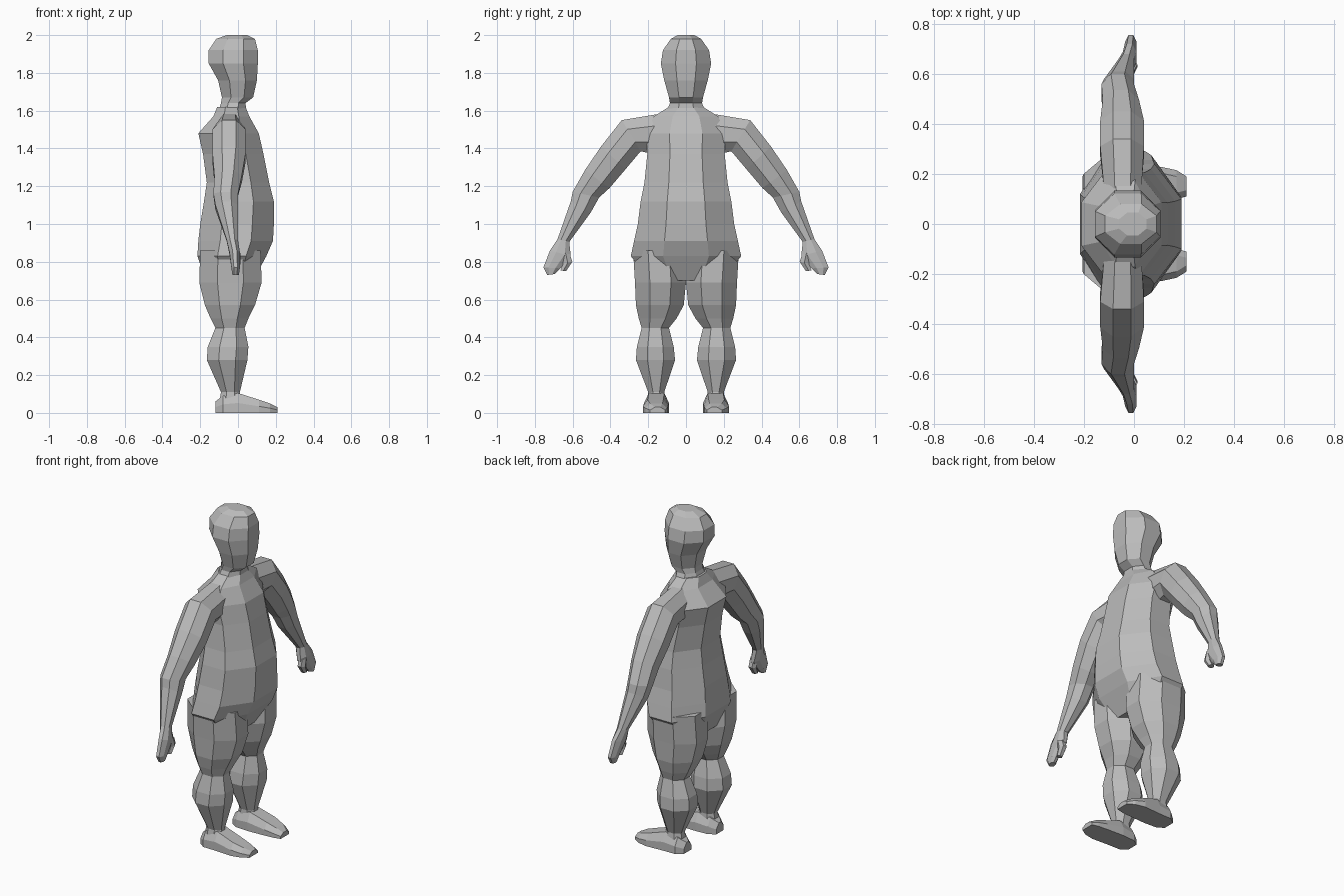
import bpy, bmesh, math
from mathutils import Vector

grey = bpy.data.materials.new("stone grey")
grey.diffuse_color = (0.5, 0.5, 0.5, 1)


def skin(name, rings, mirror=False):
    """Join equal-sized point rings into a closed flat-shaded skin."""
    bm = bmesh.new()
    loops = [[bm.verts.new(p) for p in r] for r in rings]
    n = len(loops[0])
    for a, b in zip(loops, loops[1:]):
        for i in range(n):
            j = (i + 1) % n
            bm.faces.new((a[i], a[j], b[j], b[i]))
    bm.faces.new(loops[0])
    bm.faces.new(loops[-1])
    bmesh.ops.recalc_face_normals(bm, faces=bm.faces)
    me = bpy.data.meshes.new(name)
    bm.to_mesh(me)
    bm.free()
    me.materials.append(grey)
    ob = bpy.data.objects.new(name, me)
    bpy.context.collection.objects.link(ob)
    if mirror:
        m = ob.modifiers.new("mirror", 'MIRROR')
        m.use_axis = (False, True, False)
    return ob


def ring(a, b, x0, x1, n=8):
    """Flat-fronted n-gon spanning yz points a..b and x0..x1."""
    A, B = Vector((0, *a)), Vector((0, *b))
    mid, half = (A + B) / 2, (B - A) / 2
    k = 1 / math.cos(math.pi / n)
    pts = []
    for i in range(n):
        t = (i + 0.5) * 2 * math.pi / n
        p = mid + half * (math.cos(t) * k)
        p.x = (x0 + x1) / 2 + (x1 - x0) / 2 * math.sin(t) * k
        pts.append(p)
    return pts


def level(z, y0, y1, x0, x1):
    return ring((y0, z), (y1, z), x0, x1)


# Torso: z, half width, back, front
skin("torso", [level(z, -w, w, b, f) for z, w, b, f in [
    (0.70, 0.19, -0.17, 0.08), (0.83, 0.292, -0.215, 0.15),
    (0.91, 0.275, -0.21, 0.185), (1.00, 0.255, -0.20, 0.19),
    (1.12, 0.24, -0.18, 0.19), (1.22, 0.22, -0.165, 0.165),
    (1.37, 0.205, -0.185, 0.135), (1.48, 0.21, -0.21, 0.11),
    (1.57, 0.17, -0.13, 0.06), (1.62, 0.09, -0.11, 0.04)]])

# Neck and head
skin("head", [level(z, -w, w, b, f) for z, w, b, f in [
    (1.58, 0.11, -0.11, 0.045), (1.64, 0.085, -0.09, 0.04),
    (1.67, 0.09, -0.085, 0.08), (1.76, 0.115, -0.105, 0.10),
    (1.85, 0.133, -0.155, 0.105), (1.92, 0.122, -0.155, 0.105),
    (1.98, 0.08, -0.115, 0.09), (2.00, 0.045, -0.06, 0.05)]])

# Legs: z, inner y, outer y, back, front
skin("leg", [level(*r) for r in [
    (0.86, 0.01, 0.28, -0.20, 0.12), (0.69, 0.0, 0.27, -0.205, 0.125),
    (0.57, 0.012, 0.265, -0.175, 0.09), (0.50, 0.05, 0.25, -0.145, 0.055),
    (0.45, 0.09, 0.235, -0.12, 0.035), (0.35, 0.065, 0.26, -0.16, 0.055),
    (0.28, 0.058, 0.265, -0.165, 0.05), (0.11, 0.115, 0.20, -0.09, 0.01),
    (0.05, 0.11, 0.21, -0.10, 0.02)]], mirror=True)

# Feet: sections along x with sloped upper edges
skin("foot", [[(x, y0, 0), (x, y1, 0), (x, y1, h * 0.5), (x, y1 - 0.025, h),
               (x, y0 + 0.025, h), (x, y0, h * 0.5)] for x, y0, y1, h in [
    (-0.12, 0.12, 0.19, 0.06), (-0.08, 0.095, 0.22, 0.09),
    (0.0, 0.09, 0.222, 0.105), (0.11, 0.095, 0.228, 0.07),
    (0.17, 0.10, 0.215, 0.05), (0.21, 0.11, 0.19, 0.03)]], mirror=True)

# Arms and hands: outer edge, inner edge, back, front
skin("arm", [ring(*r) for r in [
    ((0.13, 1.585), (0.17, 1.37), -0.12, 0.03),
    ((0.34, 1.55), (0.24, 1.385), -0.135, 0.04),
    ((0.45, 1.41), (0.32, 1.29), -0.135, 0.04),
    ((0.535, 1.285), (0.405, 1.19), -0.125, 0.02),
    ((0.60, 1.17), (0.46, 1.14), -0.13, 0.0),
    ((0.61, 1.12), (0.505, 1.06), -0.12, 0.0),
    ((0.68, 0.92), (0.618, 0.905), -0.06, 0.0),
    ((0.72, 0.86), (0.61, 0.83), -0.045, 0.01),
    ((0.755, 0.77), (0.665, 0.765), -0.035, 0.01),
    ((0.735, 0.73), (0.695, 0.735), -0.03, 0.005)]], mirror=True)

# Thumbs
skin("thumb", [ring(*r, 6) for r in [
    ((0.66, 0.85), (0.615, 0.84), -0.03, 0.01),
    ((0.65, 0.79), (0.602, 0.80), -0.03, 0.01),
    ((0.665, 0.755), (0.635, 0.75), -0.025, 0.005)]], mirror=True)
